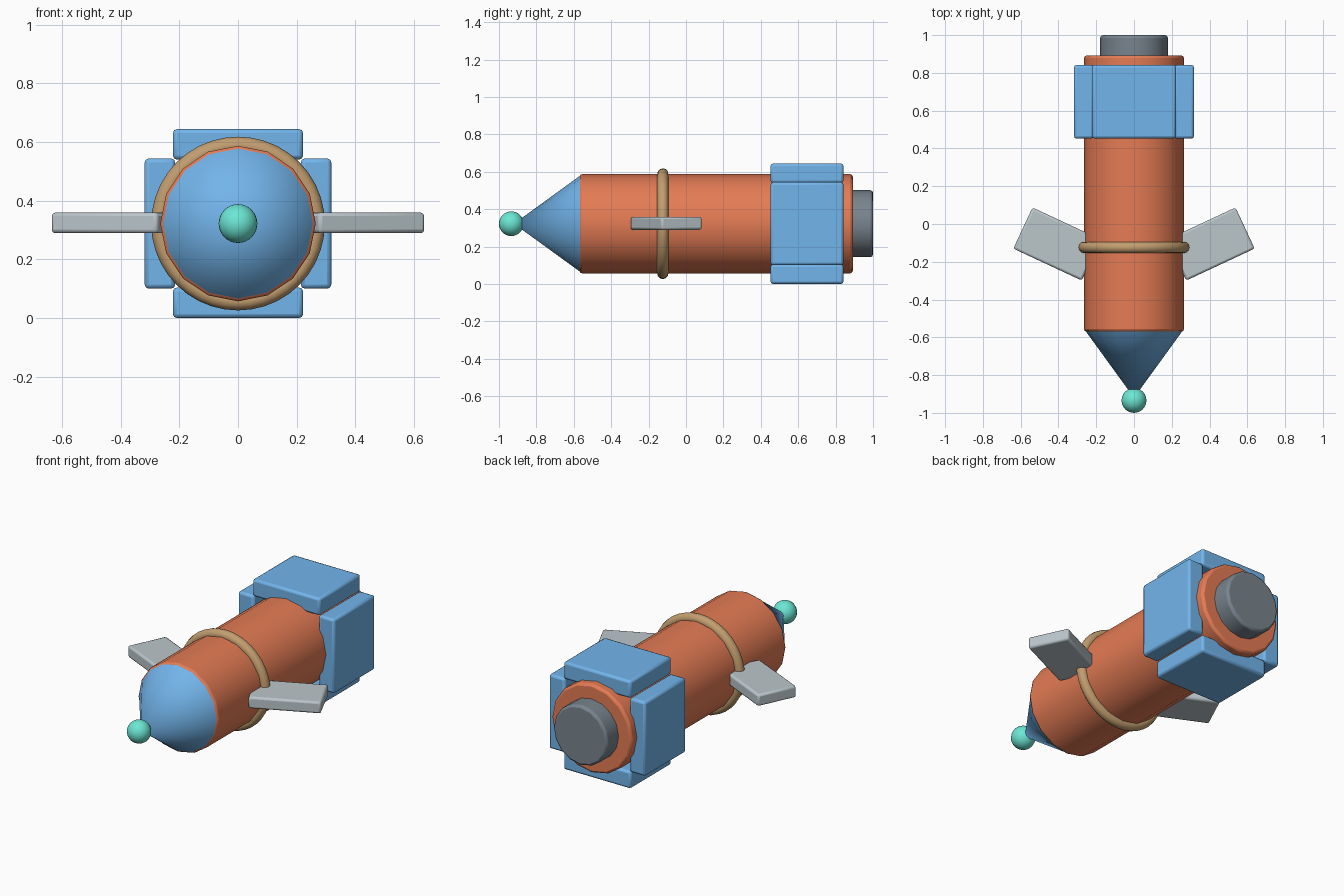
import bpy
from math import pi, radians, sin, cos

if "Cube" in bpy.data.objects:
    bpy.data.objects.remove(bpy.data.objects["Cube"])

AXIS = 0.322  # height of the centre line


def material(name, rgb):
    m = bpy.data.materials.new(name)
    m.diffuse_color = (*rgb, 1)
    m.use_nodes = True
    m.node_tree.nodes["Principled BSDF"].inputs["Base Color"].default_value = m.diffuse_color
    return m


RED = material("red", (0.78, 0.20, 0.09))
BLUE = material("blue", (0.17, 0.46, 0.83))
TEAL = material("teal", (0.15, 0.80, 0.66))
BROWN = material("brown", (0.54, 0.34, 0.16))
DARK = material("dark", (0.19, 0.23, 0.27))
GREY = material("grey", (0.50, 0.57, 0.60))


def finish(name, mat, bevel=0):
    ob = bpy.context.object
    ob.name = name
    ob.data.materials.append(mat)
    if bevel:
        b = ob.modifiers.new("bevel", 'BEVEL')
        b.width, b.segments = bevel, 2
        b.limit_method, b.angle_limit = 'ANGLE', radians(35)
    bpy.ops.object.shade_smooth_by_angle(angle=radians(35))
    return ob


def tube(name, mat, y0, y1, r_front, r_back, bevel=0):
    # round part lying along y, from front y0 to back y1
    bpy.ops.mesh.primitive_cone_add(
        vertices=16, radius1=r_back, radius2=r_front, depth=y1 - y0,
        location=(0, (y0 + y1) / 2, AXIS), rotation=(pi / 2, 0, 0))
    return finish(name, mat, bevel)


def box(name, mat, loc, size, bevel, turn=0):
    bpy.ops.mesh.primitive_cube_add(size=1, location=loc, rotation=(0, 0, turn))
    bpy.context.object.scale = size
    bpy.ops.object.transform_apply(location=False, rotation=False, scale=True)
    return finish(name, mat, bevel)


# Fuselage, nose and exhaust
tube("body", RED, -0.57, 0.892, 0.265, 0.265, 0.014)
tube("nose_cone", BLUE, -0.92, -0.562, 0, 0.26, 0.006)
tube("exhaust_nozzle", DARK, 0.80, 1.0, 0.179, 0.179, 0.014)

# Ball on the nose tip
bpy.ops.mesh.primitive_uv_sphere_add(
    segments=24, ring_count=16, radius=0.066, location=(0, -0.934, AXIS))
finish("nose_ball", TEAL)

# Ring round the fuselage
bpy.ops.mesh.primitive_torus_add(
    major_segments=40, minor_segments=12, major_radius=0.266, minor_radius=0.03,
    location=(0, -0.124, AXIS), rotation=(pi / 2, 0, 0))
finish("body_ring", BROWN)

# Four tail blocks and two swept wings
for s, side in ((1, "right"), (-1, "left")):
    box("tail_block_" + side, BLUE, (s * 0.266, 0.647, AXIS),
        (0.104, 0.39, 0.444), 0.014)
    box("wing_" + side, GREY, (s * 0.407, -0.106, AXIS + 0.002),
        (0.40, 0.24, 0.07), 0.012, s * radians(25))
for s, end in ((1, "top"), (-1, "bottom")):
    box("tail_block_" + end, BLUE, (0, 0.647, AXIS + s * 0.27),
        (0.444, 0.39, 0.104), 0.014)
